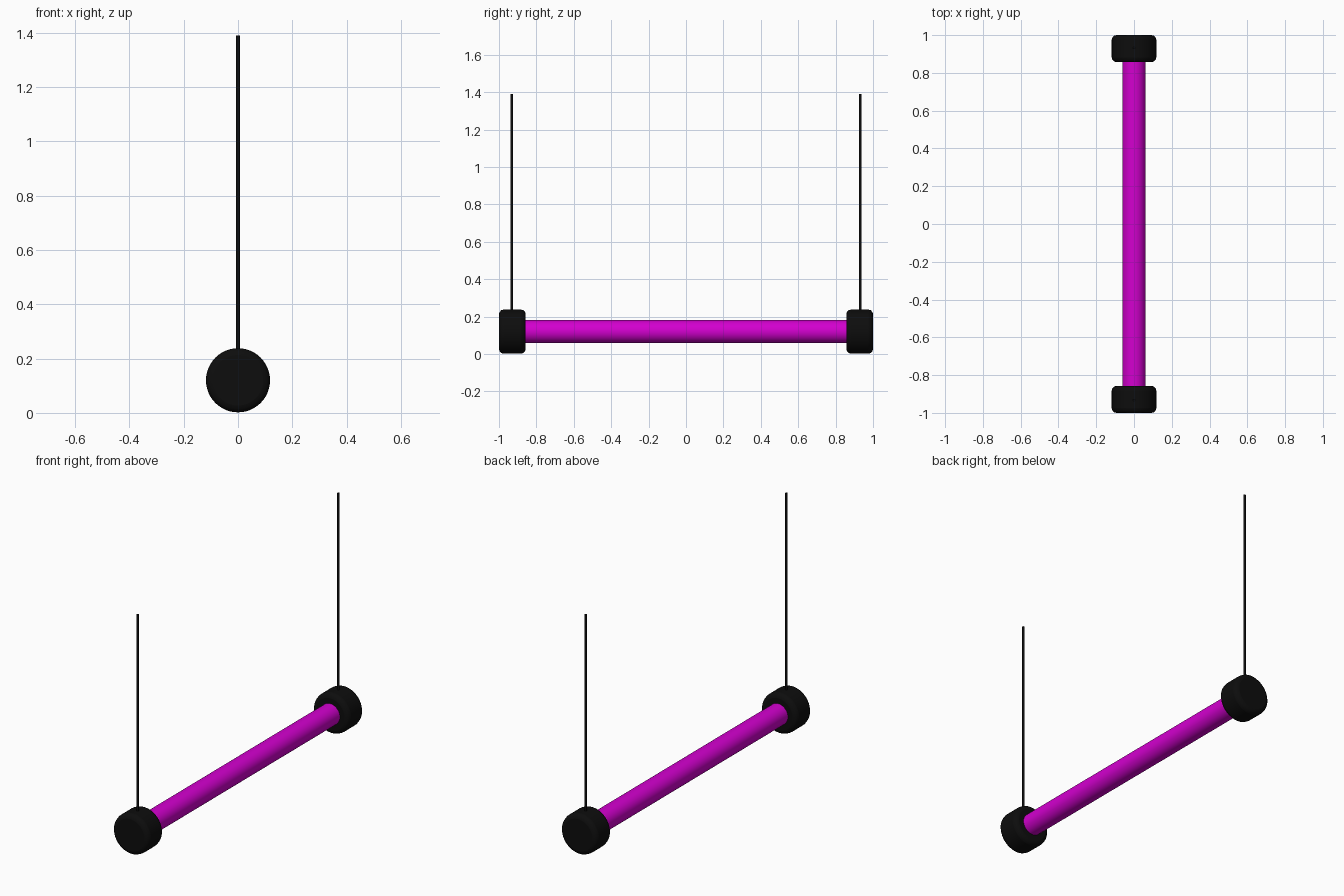
import bpy, math

if "Cube" in bpy.data.objects:
    bpy.data.objects.remove(bpy.data.objects["Cube"])

def material(name, color):
    m = bpy.data.materials.new(name)
    m.diffuse_color = color
    m.use_nodes = True
    m.node_tree.nodes["Principled BSDF"].inputs["Base Color"].default_value = m.diffuse_color
    return m

black = material("matte_black", (0.004, 0.004, 0.004, 1))
pink = material("magenta_glow", (0.65, 0.0, 0.62, 1))
AXIS_Z = 0.12

def cylinder(name, radius, depth, loc, mat, along_y=True, sides=48, bevel=0):
    rot = (math.pi / 2, 0, 0) if along_y else (0, 0, 0)
    bpy.ops.mesh.primitive_cylinder_add(vertices=sides, radius=radius, depth=depth,
                                        location=loc, rotation=rot)
    ob = bpy.context.object
    ob.name = name
    ob.data.materials.append(mat)
    if bevel:
        mod = ob.modifiers.new("rounded_rim", 'BEVEL')
        mod.width = bevel
        mod.segments = 3
        mod.limit_method = 'ANGLE'
        mod.angle_limit = math.radians(60)
    bpy.ops.object.shade_smooth_by_angle(angle=math.radians(35))
    return ob

# Light tube running between the two end caps
cylinder("light_tube", 0.062, 1.76, (0, 0, AXIS_Z), pink)

# End caps and the cables they hang from
for side, s in (("front", -1), ("back", 1)):
    cylinder(side + "_end_cap", 0.118, 0.143, (0, s * 0.9285, AXIS_Z), black, bevel=0.025)
    cylinder(side + "_cable", 0.007, 1.19, (0, s * 0.932, 0.795), black,
             along_y=False, sides=16)
